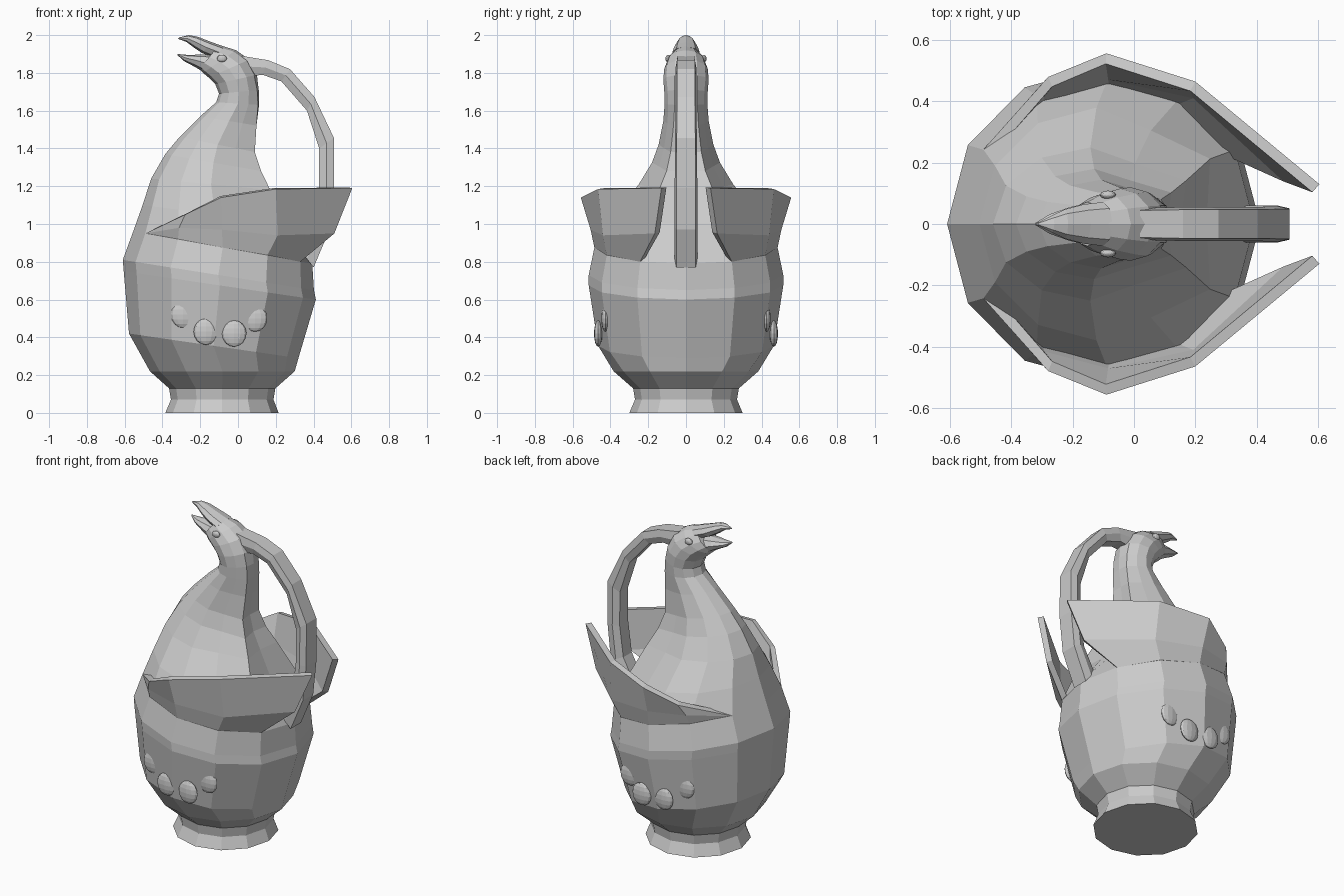
import bpy, bmesh
from math import sin, cos, pi

def mesh_object(name, verts, faces):
    me = bpy.data.meshes.new(name)
    me.from_pydata(verts, [], faces)
    bm = bmesh.new()
    bm.from_mesh(me)
    bmesh.ops.remove_doubles(bm, verts=bm.verts, dist=0.0005)
    bmesh.ops.recalc_face_normals(bm, faces=bm.faces)
    bm.to_mesh(me)
    bm.free()
    ob = bpy.data.objects.new(name, me)
    bpy.context.collection.objects.link(ob)
    return ob

def ngon(n):
    return [(cos(2*pi*i/n), sin(2*pi*i/n)) for i in range(n)]

def loft(name, rings, section):
    """Ring = front x, z, back x, z, half width, ridge strength at the back."""
    verts, faces, n = [], [], len(section)
    for xl, zl, xr, zr, w, ridge in rings:
        for i, (c, s) in enumerate(section):
            k = min(i, n - i)
            f = 1 + ridge * {0: -0.5, 1: 1.0, 2: -0.6}.get(k, 0)
            verts.append(((xl+xr)/2 + (xr-xl)/2*c*f, w*s*f, (zl+zr)/2 + (zr-zl)/2*c*f))
    for r in range(len(rings) - 1):
        for i in range(n):
            j = (i + 1) % n
            faces.append((r*n+i, r*n+j, (r+1)*n+j, (r+1)*n+i))
    faces += [tuple(range(n)), tuple(range((len(rings)-1)*n, len(rings)*n))]
    return mesh_object(name, verts, faces)

# Foot, belly, shoulders, neck and head in one skin
loft("vessel_body", [
    (-.385, 0, .215, 0, .30, 0),
    (-.355, .07, .188, .07, .27, 0),
    (-.365, .13, .198, .13, .28, 0),
    (-.466, .22, .30, .22, .383, 0),
    (-.577, .42, .32, .29, .465, 0),
    (-.605, .75, .412, .60, .515, 0),
    (-.610, .81, .402, .65, .515, 0),
    (-.555, .96, .393, .79, .485, 0),
    (-.505, 1.10, .26, 1.00, .38, .12),
    (-.46, 1.24, .175, 1.18, .25, .14),
    (-.385, 1.37, .125, 1.28, .18, .14),
    (-.31, 1.46, .095, 1.38, .145, .12),
    (-.20, 1.57, .105, 1.52, .12, .10),
    (-.115, 1.645, .115, 1.63, .113, .06),
    (-.10, 1.69, .112, 1.71, .115, .04),
    (-.12, 1.74, .10, 1.79, .12, 0),
    (-.155, 1.775, .06, 1.87, .115, 0),
    (-.185, 1.80, -.01, 1.92, .10, 0),
    (-.205, 1.82, -.10, 1.948, .072, 0)], ngon(12))

# Open beak
loft("upper_beak", [
    (-.13, 1.88, -.07, 1.938, .072, 0),
    (-.19, 1.905, -.14, 1.963, .064, 0),
    (-.235, 1.935, -.215, 1.992, .048, 0),
    (-.275, 1.965, -.26, 2.0, .028, 0),
    (-.318, 1.98, -.312, 1.988, .004, 0)], ngon(8))
loft("lower_beak", [
    (-.16, 1.79, -.14, 1.90, .068, 0),
    (-.225, 1.83, -.195, 1.897, .055, 0),
    (-.285, 1.862, -.265, 1.895, .032, 0),
    (-.322, 1.895, -.32, 1.90, .004, 0)], ngon(8))

# Handle from the back of the head down to the body
handle_section = [(1, .85), (1, -.85), (0, -1), (-1, -.7), (-1, .7), (0, 1)]
loft("handle", [
    (.04, 1.78, .02, 1.89, .052, 0),
    (.13, 1.79, .16, 1.867, .055, 0),
    (.23, 1.755, .275, 1.82, .055, 0),
    (.365, 1.60, .405, 1.672, .055, 0),
    (.43, 1.40, .508, 1.455, .058, 0),
    (.43, 1.19, .508, 1.19, .06, 0),
    (.405, 1.0, .485, .97, .06, 0),
    (.33, .86, .40, .77, .06, 0)], handle_section)

# Flared wing shells, one modelled and the other mirrored
base = [(-.49, .245, .95), (-.318, .42, .92), (-.081, .485, .875), (.156, .42, .835), (.33, .243, .80)]
mid = [(-.49, .245, .95), (-.312, .445, .98), (-.085, .505, .97), (.21, .44, .94), (.51, .165, .95)]
rim = [(-.49, .245, .95), (-.28, .48, 1.05), (-.09, .557, 1.14), (.20, .465, 1.185), (.605, .13, 1.19)]
quads = [(r*5+i, r*5+i+1, r*5+i+6, r*5+i+5) for r in range(2) for i in range(4)]
for side, s in (("right", -1), ("left", 1)):
    wing = mesh_object("wing_" + side, [(x, s*y, z) for x, y, z in base + mid + rim], quads)
    # make the outer side face away from the axis, so thickness grows inward
    bm = bmesh.new()
    bm.from_mesh(wing.data)
    bm.faces.ensure_lookup_table()
    bm.normal_update()
    if bm.faces[1].normal.y * s < 0:
        bmesh.ops.reverse_faces(bm, faces=bm.faces)
    bm.to_mesh(wing.data)
    bm.free()
    mod = wing.modifiers.new("thickness", 'SOLIDIFY')
    mod.thickness, mod.offset = 0.035, -1

# Low relief bumps on the belly, and the eyes
def bump(name, loc, scale):
    bpy.ops.mesh.primitive_uv_sphere_add(segments=12, ring_count=8, location=loc)
    bpy.context.object.name = name
    bpy.context.object.scale = scale

for s in (-1, 1):
    for i, (x, y, z) in enumerate([(-.29, .425, .52), (-.17, .463, .43), (-.02, .465, .42), (.09, .427, .50)]):
        bump("relief_%d" % i, (x, s*y, z), (.065, .022, .07))
    bump("eye", (-.085, s*.095, 1.876), (.026, .014, .02))
